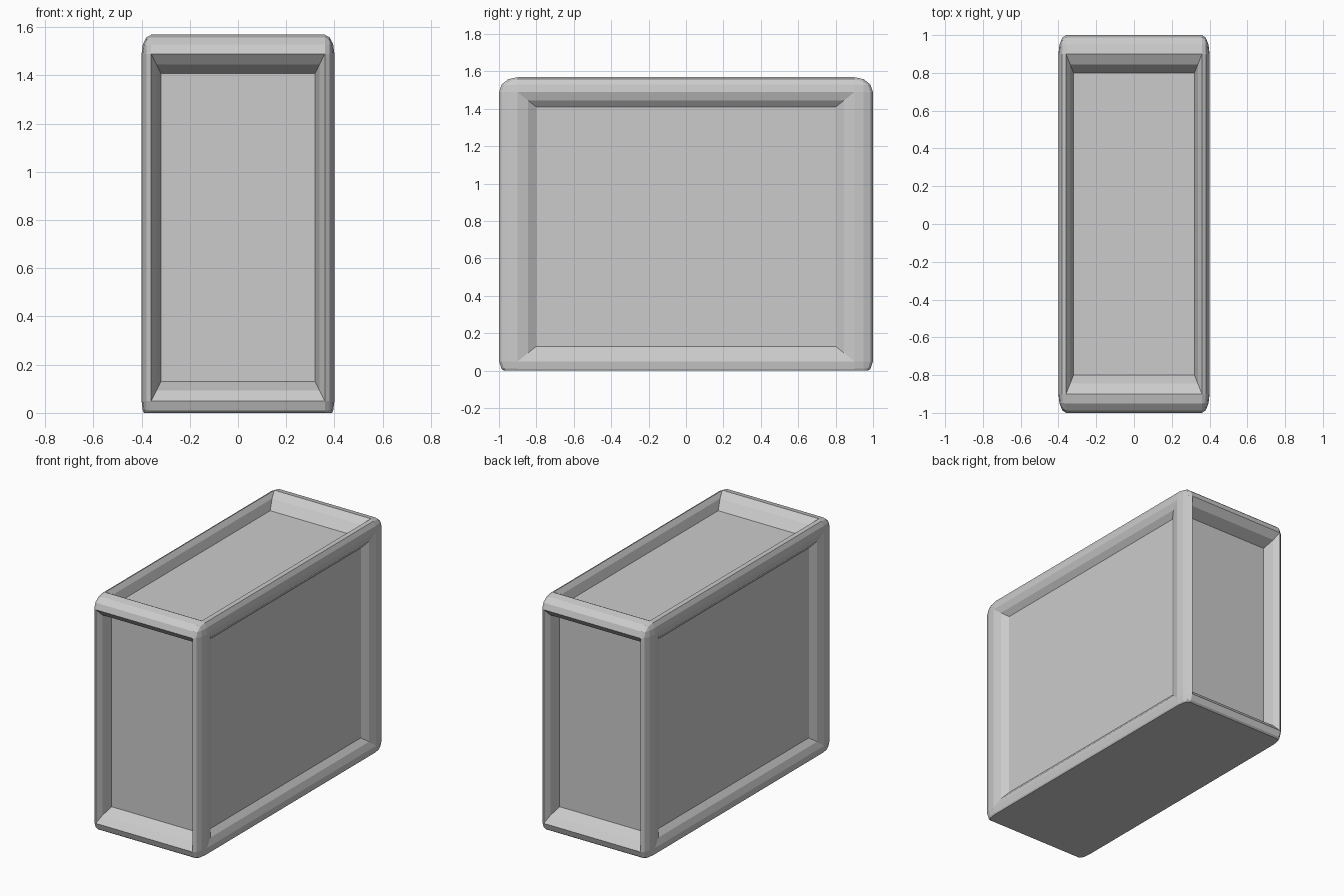
import bpy, bmesh
from mathutils import Vector

if "Cube" in bpy.data.objects:
    bpy.data.objects.remove(bpy.data.objects["Cube"])

HALF = Vector((0.4, 1.0, 0.7995))   # half extents before the base is cut flat
CENTRE_Z = 0.769

bm = bmesh.new()
bmesh.ops.create_cube(bm, size=2)

# rounded outer edges
bmesh.ops.bevel(bm, geom=bm.edges[:], offset=0.1, offset_type='OFFSET',
                segments=3, affect='EDGES', profile=0.5)
bm.normal_update()

# recessed panels on the top and four sides: gentle lip, then steep wall
panels = [f for f in bm.faces
          if f.calc_area() > 1 and f.normal.z > -0.5]
for thickness, depth in ((0.055, -0.038), (0.045, -0.074)):
    bmesh.ops.inset_individual(bm, faces=panels, thickness=thickness,
                               depth=depth, use_even_offset=True)

# stretch to proportion and cut the base flat on the ground
for v in bm.verts:
    v.co = Vector((v.co.x * HALF.x, v.co.y * HALF.y, v.co.z * HALF.z + CENTRE_Z))
cut = bmesh.ops.bisect_plane(bm, geom=bm.verts[:] + bm.edges[:] + bm.faces[:],
                             plane_co=(0, 0, 0), plane_no=(0, 0, 1), clear_inner=True)
rim = [e for e in cut['geom_cut'] if isinstance(e, bmesh.types.BMEdge)]
bmesh.ops.contextual_create(bm, geom=rim)
bmesh.ops.recalc_face_normals(bm, faces=bm.faces[:])

mesh = bpy.data.meshes.new("panelled_block")
bm.to_mesh(mesh)
bm.free()
block = bpy.data.objects.new("panelled_block", mesh)
bpy.context.collection.objects.link(block)
